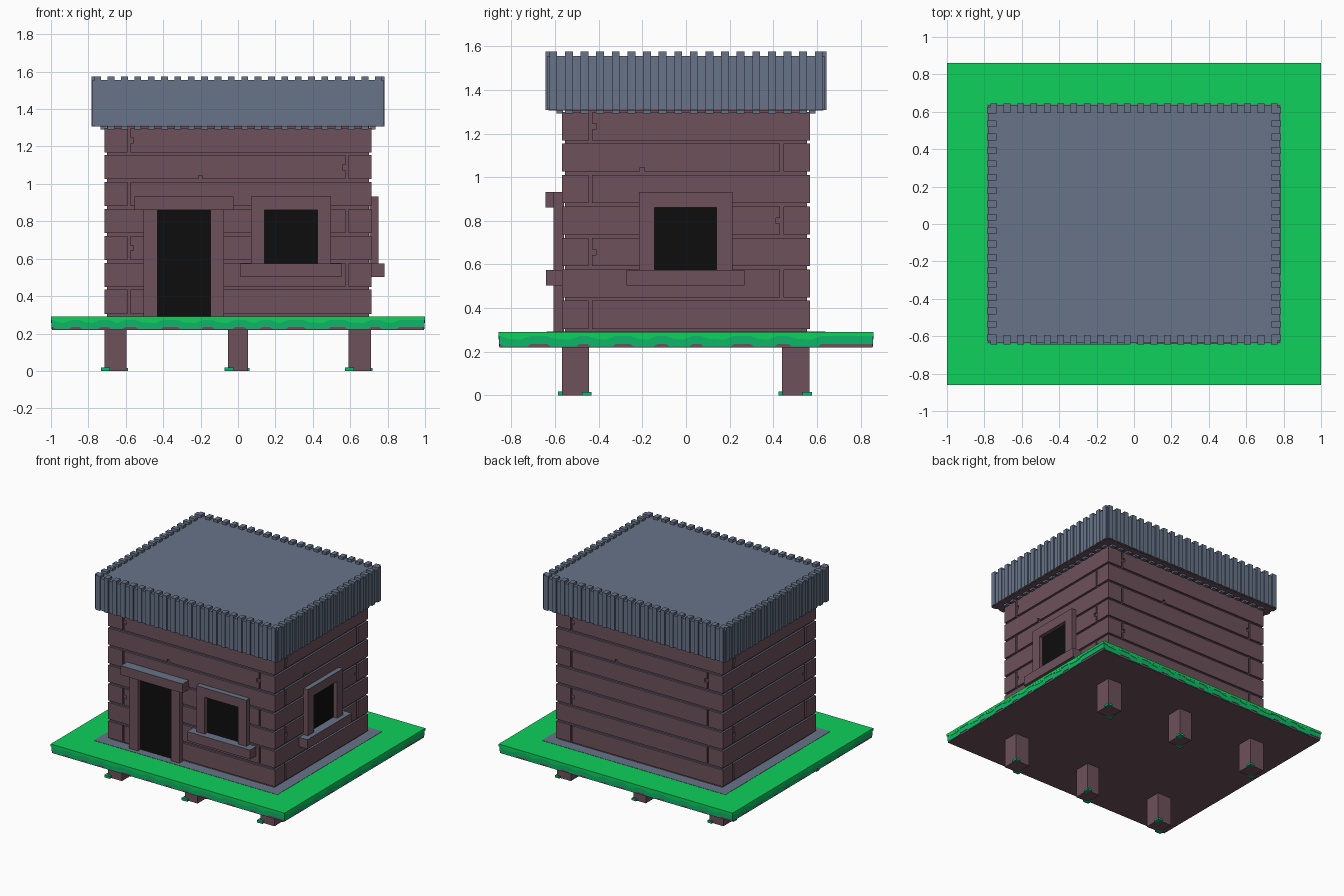
import bpy, bmesh, math, random
from mathutils import Matrix, Vector

if "Cube" in bpy.data.objects:
    bpy.data.objects.remove(bpy.data.objects["Cube"])

random.seed(4)


def lin(c):
    c /= 255
    return c / 12.92 if c <= 0.04045 else ((c + 0.055) / 1.055) ** 2.4


def material(name, r, g, b):
    m = bpy.data.materials.new(name)
    m.diffuse_color = (lin(r), lin(g), lin(b), 1)
    m.use_nodes = True
    m.node_tree.nodes["Principled BSDF"].inputs["Base Color"].default_value = m.diffuse_color
    return m


BROWN = material("brown_wood", 109, 81, 91)
SLATE = material("slate_grey", 103, 116, 136)
GREEN = material("grass_green", 14, 209, 91)
TEAL = material("dark_grass", 14, 182, 106)
BLACK = material("black_opening", 13, 13, 13)


def box(bm, x0, x1, y0, y1, z0, z1):
    mat = Matrix.Translation(((x0 + x1) / 2, (y0 + y1) / 2, (z0 + z1) / 2))
    bmesh.ops.create_cube(bm, size=1, matrix=mat @ Matrix.Diagonal((x1 - x0, y1 - y0, z1 - z0, 1)))


def prism(bm, pts, y0, y1):
    """Extrude an (x, z) outline along y."""
    f = bm.faces.new([bm.verts.new((x, y0, z)) for x, z in pts])
    r = bmesh.ops.extrude_face_region(bm, geom=[f])
    bmesh.ops.translate(bm, vec=(0, y1 - y0, 0),
                        verts=[v for v in r["geom"] if isinstance(v, bmesh.types.BMVert)])


def finish(name, bm, mat, top=None, turn=0):
    """Make the object; upward faces may take a second material."""
    bmesh.ops.recalc_face_normals(bm, faces=bm.faces)
    bmesh.ops.rotate(bm, verts=bm.verts, cent=(0, 0, 0),
                     matrix=Matrix.Rotation(turn * math.pi / 2, 3, 'Z'))
    bm.normal_update()
    if top:
        for f in bm.faces:
            f.material_index = int(f.normal.z > 0.5)
    me = bpy.data.meshes.new(name)
    bm.to_mesh(me)
    bm.free()
    me.materials.append(mat)
    if top:
        me.materials.append(top)
    ob = bpy.data.objects.new(name, me)
    bpy.context.collection.objects.link(ob)


def boxes(name, items, mat, top=None, turn=0):
    bm = bmesh.new()
    for b in items:
        box(bm, *b)
    finish(name, bm, mat, top, turn)


SIDES = ["front", "right", "back", "left"]

# Stilts with moss at their feet
for row, y in (("front", -0.507), ("back", 0.503)):
    for col, x in (("left", -0.655), ("middle", 0), ("right", 0.65)):
        h = 0.053 if col == "middle" else 0.06
        boxes(f"{row}_{col}_stilt", [(x - h, x + h, y - 0.062, y + 0.062, 0, 0.225)], BROWN)
        boxes(f"{row}_{col}_moss", [
            (x - h - 0.018, x - h + 0.03, y - 0.08, y - 0.04, 0, 0.018),
            (x + h - 0.03, x + h + 0.008, y + 0.03, y + 0.075, 0, 0.015)], TEAL)

# Platform layers
boxes("platform_base", [(-0.994, 0.994, -0.854, 0.854, 0.22, 0.24)], BROWN)
boxes("platform_soil", [(-0.997, 0.997, -0.857, 0.857, 0.236, 0.277)], TEAL)
boxes("platform_grass", [(-1, 1, -0.86, 0.86, 0.272, 0.29)], GREEN)
boxes("stone_apron", [(-0.785, 0.785, -0.64, 0.64, 0.289, 0.292)], SLATE)

# Ragged grass edge: dark drips and lighter waves
for t, side in enumerate(SIDES):
    L, D = (1.0, 0.86) if t % 2 == 0 else (0.86, 1.0)
    drips, waves = bmesh.new(), bmesh.new()
    u = -L + 0.003
    while u < L - 0.2:
        w = random.uniform(0.10, 0.17)
        prism(drips, [(u, 0.24), (u + 0.02, 0.225), (u + w - 0.02, 0.225), (u + w, 0.24)],
              -D + 0.003, -D + 0.02)
        prism(waves, [(u, 0.275), (u + 0.04, 0.26), (u + w - 0.05, 0.256), (u + w, 0.275)],
              -D + 0.0005, -D + 0.01)
        u += w + random.uniform(0.02, 0.07)
    finish(side + "_grass_drips", drips, TEAL, turn=t)
    finish(side + "_grass_waves", waves, GREEN, turn=t)

# Wall core behind the planks
boxes("wall_core", [(-0.7, 0.7, -0.555, 0.555, 0.28, 1.31)], BROWN)

# Plank cladding: seven courses, seams alternating, a few chipped planks
P = 0.144
for t, side in enumerate(SIDES):
    L, D = (0.713, 0.568) if t % 2 == 0 else (0.568, 0.713)
    bm = bmesh.new()
    for i in range(7):
        z1 = 1.298 - i * P
        z0 = z1 - P + 0.015
        s = 1 if i % 2 == 0 else -1
        a, zm = -L + 0.137, (z0 + z1) / 2
        pts = [(a, z0)]
        if i == 1:  # chip in the lower edge
            pts += [(0.19, z0), (0.19, z0 - 0 + 0.02), (0.21, z0 + 0.02), (0.21, z0)]
        pts += [(L, z0), (L, z1), (a, z1)]
        if i in (0, 4, 1 if t % 2 == 0 else 3):  # chip in the plank end
            pts += [(a, zm + 0.012), (a + 0.018, zm + 0.012), (a + 0.018, zm - 0.014), (a, zm - 0.014)]
        prism(bm, [(s * x, z) for x, z in pts], -D, -D + 0.016)
        e = sorted((-s * L, -s * (L - 0.122)))
        box(bm, e[0], e[1], -D, -D + 0.016, z0, z1)
    finish(side + "_planks", bm, BROWN, SLATE, t)


# Windows: dark pane, frame, projecting sill
def window(name, c, D, turn):
    boxes(name + "_pane", [(c - 0.15, c + 0.15, -D - 0.006, -D + 0.002, 0.57, 0.865)], BLACK, turn=turn)
    y0, y1 = -D - 0.038, -D + 0.01
    boxes(name + "_frame", [(c - 0.214, c - 0.142, y0, y1, 0.57, 0.86),
                            (c + 0.142, c + 0.214, y0, y1, 0.57, 0.86),
                            (c - 0.214, c + 0.214, y0, y1, 0.86, 0.932)], BROWN, SLATE, turn)
    boxes(name + "_sill", [(c - 0.27, c + 0.27, -D - 0.072, y1, 0.503, 0.575)], BROWN, SLATE, turn)


window("front_window", 0.283, 0.57, 0)
window("right_window", -0.002, 0.712, 1)

# Door opening with posts and lintel
boxes("door_opening", [(-0.44, -0.14, -0.576, -0.566, 0.29, 0.87)], BLACK)
boxes("door_posts", [(-0.505, -0.43, -0.608, -0.56, 0.29, 0.865),
                     (-0.147, -0.076, -0.608, -0.56, 0.29, 0.865)], BROWN)
boxes("door_lintel", [(-0.553, -0.024, -0.643, -0.56, 0.861, 0.932)], BROWN, SLATE)

# Roof slab with its wooden underside
boxes("roof_slab", [(-0.777, 0.777, -0.635, 0.635, 1.312, 1.555)], SLATE)
boxes("roof_underside", [(-0.772, 0.772, -0.63, 0.63, 1.306, 1.314)], BROWN)

# Roof slats standing round the edge, with small teeth beneath
for t, side in enumerate(SIDES):
    L, D, n = (0.75, 0.643, 22) if t % 2 == 0 else (0.608, 0.784, 18)
    us = [-L + 2 * L * k / (n - 1) for k in range(n)]
    boxes(side + "_roof_slats",
          [(u - 0.018, u + 0.018, -D, -D + 0.05, 1.308, 1.575) for u in us], SLATE, turn=t)
    boxes(side + "_roof_teeth",
          [(u - 0.018, u + 0.018, -D + 0.05, -D + 0.08, 1.292, 1.312) for u in us[1:-1]],
          SLATE, turn=t)
